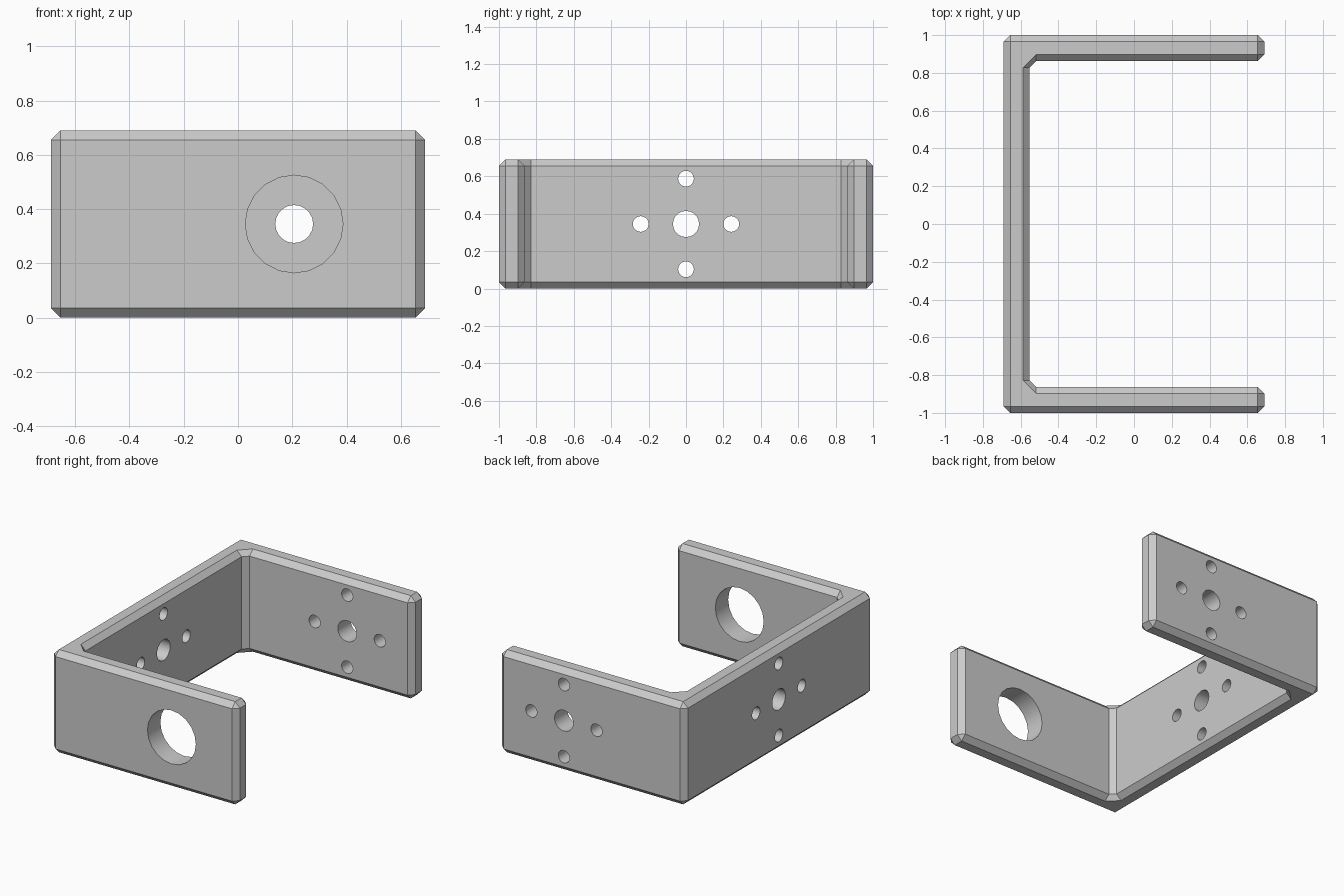
import bpy, bmesh
from math import radians
from mathutils import Matrix, Vector

if "Cube" in bpy.data.objects:
    bpy.data.objects.remove(bpy.data.objects["Cube"], do_unlink=True)

X, Y, H = 0.69, 1.0, 0.69      # half width, half depth, height
WALL, CH = 0.137, 0.035        # wall thickness, chamfer
MID, ARM_X = H / 2, 0.207      # hole centre height, hole centre on arms


def new_object(name, bm):
    mesh = bpy.data.meshes.new(name)
    bm.to_mesh(mesh)
    bm.free()
    ob = bpy.data.objects.new(name, mesh)
    bpy.context.collection.objects.link(ob)
    return ob


# U-shaped outline, counter-clockwise, with every corner chamfered
xi, yi = -X + WALL, Y - WALL
outline = [Vector(p) for p in [(-X, -Y), (X, -Y), (X, -yi), (xi, -yi),
                               (xi, yi), (X, yi), (X, Y), (-X, Y)]]
wall_loop, cap_loop = [], []
for i, p in enumerate(outline):
    to_prev = (outline[i - 1] - p).normalized()
    to_next = (outline[(i + 1) % len(outline)] - p).normalized()
    side = 1 if to_next.cross(to_prev) > 0 else -1   # inner corners flip
    a, b = p + CH * to_prev, p + CH * to_next
    wall_loop += [a, b]
    cap_loop += [a + side * CH * to_next, b + side * CH * to_prev]

# Bracket body: four stacked rings, skinned and capped
bm = bmesh.new()
levels = [(cap_loop, 0), (wall_loop, CH), (wall_loop, H - CH), (cap_loop, H)]
rings = [[bm.verts.new((p.x, p.y, z)) for p in loop] for loop, z in levels]
n = len(wall_loop)
for low, high in zip(rings, rings[1:]):
    for i in range(n):
        j = (i + 1) % n
        bm.faces.new((low[i], low[j], high[j], high[i]))
bm.faces.new(rings[0][::-1])
bm.faces.new(rings[-1])
bmesh.ops.remove_doubles(bm, verts=bm.verts, dist=0.0001)
bmesh.ops.recalc_face_normals(bm, faces=bm.faces)
bracket = new_object("bracket", bm)

# Hole cutters
bm = bmesh.new()


def drill(centre, axis, radius):
    turn = Matrix.Rotation(radians(90), 4, "Y" if axis == "X" else "X")
    bmesh.ops.create_cone(bm, cap_ends=True, segments=20, radius1=radius,
                          radius2=radius, depth=2 * WALL,
                          matrix=Matrix.Translation(centre) @ turn)


def motor_holes(centre, axis):
    across = Vector((0, 1, 0)) if axis == "X" else Vector((1, 0, 0))
    drill(centre, axis, 0.07)
    for step in (across, -across, Vector((0, 0, 1)), Vector((0, 0, -1))):
        drill(centre + 0.242 * step, axis, 0.042)


motor_holes(Vector((-X + WALL / 2, 0, MID)), "X")
motor_holes(Vector((ARM_X, Y - WALL / 2, MID)), "Y")
drill(Vector((ARM_X, -Y + WALL / 2, MID)), "Y", 0.18)
cutters = new_object("hole_cutters", bm)
cutters.hide_render = True

# Cut the holes
cut = bracket.modifiers.new("holes", "BOOLEAN")
cut.operation = "DIFFERENCE"
cut.solver = "EXACT"
cut.object = cutters
bpy.ops.object.select_all(action="DESELECT")
bracket.select_set(True)
bpy.context.view_layer.objects.active = bracket
bpy.ops.object.modifier_apply(modifier=cut.name)
bpy.data.objects.remove(cutters, do_unlink=True)

# Grey finish, round hole walls
grey = bpy.data.materials.new("grey")
grey.use_nodes = True
colour = (0.6, 0.6, 0.6, 1)
grey.diffuse_color = colour
grey.node_tree.nodes["Principled BSDF"].inputs["Base Color"].default_value = colour
bracket.data.materials.clear()
bracket.data.materials.append(grey)
for face in bracket.data.polygons:
    face.material_index = 0
bpy.ops.object.shade_smooth_by_angle(angle=radians(30))
